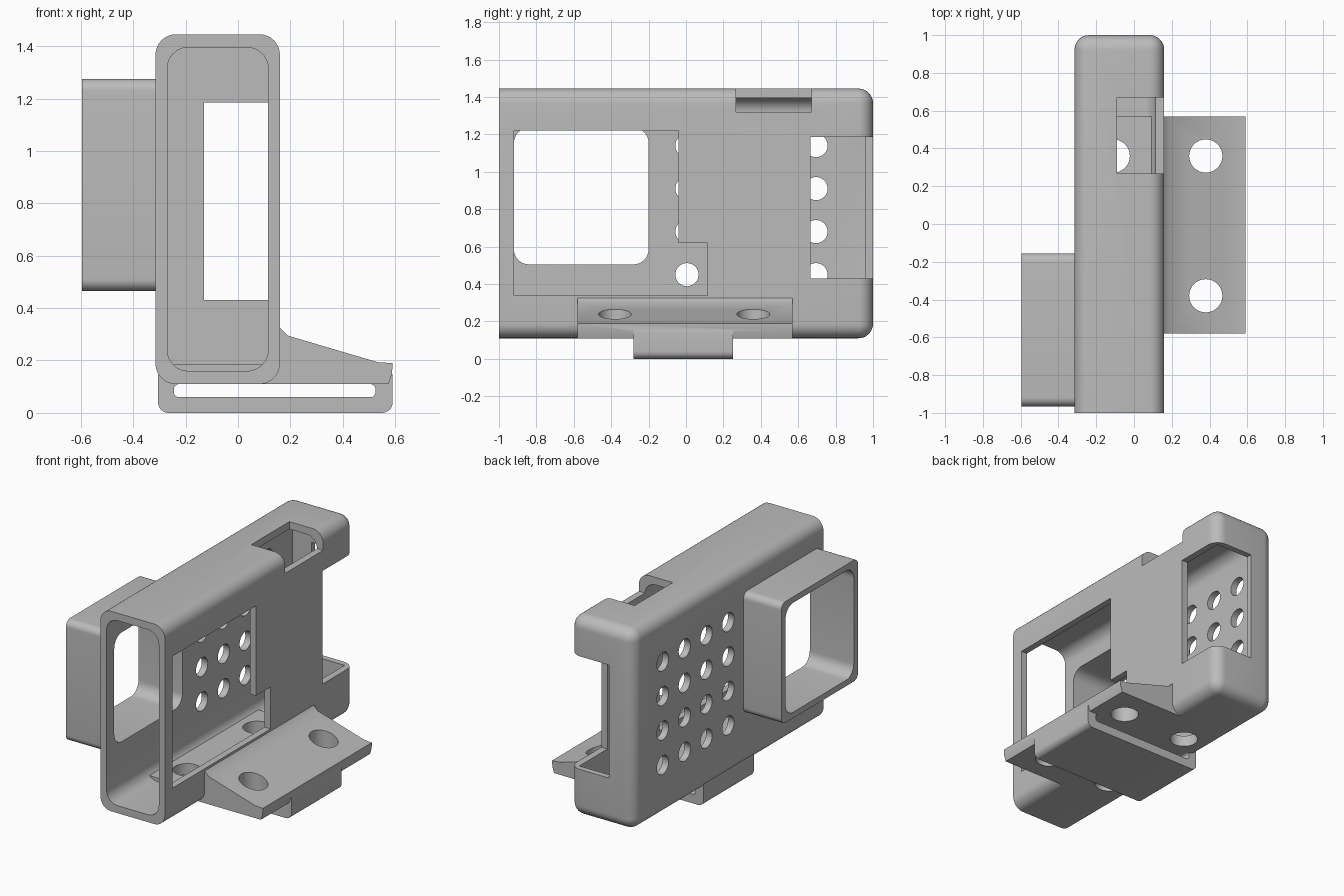
import bpy, bmesh, math
from mathutils import Vector

if "Cube" in bpy.data.objects:
    bpy.data.objects.remove(bpy.data.objects["Cube"])

grey = bpy.data.materials.new("grey_plastic")
grey.diffuse_color = (0.5, 0.5, 0.5, 1)
grey.use_nodes = True
grey.node_tree.nodes["Principled BSDF"].inputs["Base Color"].default_value = grey.diffuse_color


def to_object(name, bm):
    bmesh.ops.recalc_face_normals(bm, faces=bm.faces)
    me = bpy.data.meshes.new(name)
    bm.to_mesh(me)
    bm.free()
    me.materials.append(grey)
    ob = bpy.data.objects.new(name, me)
    bpy.context.collection.objects.link(ob)
    return ob


def add_prism(bm, axis, pts, lo, hi):
    """Extrude a 2D outline along the given axis (0 x, 1 y, 2 z)."""
    def place(p, t):
        q = list(p)
        q.insert(axis, t)
        return Vector(q)
    face = bm.faces.new([bm.verts.new(place(p, lo)) for p in pts])
    ext = bmesh.ops.extrude_face_region(bm, geom=[face])
    step = place((0, 0), hi - lo)
    bmesh.ops.translate(bm, vec=step, verts=[v for v in ext["geom"] if isinstance(v, bmesh.types.BMVert)])


def prism(name, axis, pts, lo, hi):
    bm = bmesh.new()
    add_prism(bm, axis, pts, lo, hi)
    return to_object(name, bm)


def rect(a0, a1, b0, b1, r=0.0, n=8):
    """Rectangle outline, with rounded corners if r is given."""
    if r == 0:
        return [(a0, b0), (a1, b0), (a1, b1), (a0, b1)]
    pts = []
    corners = [(a1 - r, b1 - r), (a0 + r, b1 - r), (a0 + r, b0 + r), (a1 - r, b0 + r)]
    for k, (ca, cb) in enumerate(corners):
        for i in range(n + 1):
            t = math.pi / 2 * (k + i / n)
            pts.append((ca + r * math.cos(t), cb + r * math.sin(t)))
    return pts


def holes(name, axis, centres, r, lo, hi, n=32):
    bm = bmesh.new()
    for a, b in centres:
        ring = [(a + r * math.cos(2 * math.pi * i / n), b + r * math.sin(2 * math.pi * i / n)) for i in range(n)]
        add_prism(bm, axis, ring, lo, hi)
    return to_object(name, bm)


def combine(target, tool, operation):
    mod = target.modifiers.new(tool.name, "BOOLEAN")
    mod.operation, mod.solver, mod.object = operation, "EXACT", tool
    bpy.context.view_layer.objects.active = target
    bpy.ops.object.modifier_apply(modifier=mod.name)
    bpy.data.objects.remove(tool)


# Main shell: box rounded everywhere except around the open front
bm = bmesh.new()
add_prism(bm, 1, rect(-0.315, 0.16, 0.11, 1.445), -1, 1)
edges = [e for e in bm.edges if max(v.co.y for v in e.verts) > 0]
bmesh.ops.bevel(bm, geom=edges, offset=0.078, segments=8, profile=0.5, affect="EDGES")
frame = to_object("protective_frame", bm)

# Lens hood, mounting flange and strap block
flange_profile = [(0.06, 0.11), (0.575, 0.11), (0.588, 0.15), (0.59, 0.19), (0.535, 0.193),
                  (0.19, 0.295), (0.16, 0.325), (0.13, 0.335)]
combine(frame, prism("lens_hood", 0, rect(-0.965, -0.155, 0.465, 1.275, 0.045), -0.595, -0.29), "UNION")
combine(frame, prism("mount_flange", 1, flange_profile, -0.58, 0.57), "UNION")
combine(frame, prism("strap_block", 1, rect(-0.305, 0.59, 0, 0.18, 0.04), -0.28, 0.25), "UNION")

# Device cavity, then the raised pad on its floor
combine(frame, prism("cavity", 1, rect(-0.27, 0.115, 0.16, 1.395, 0.08), -1.1, 0.96), "DIFFERENCE")
combine(frame, prism("floor_pad", 1, rect(-0.25, 0.093, 0.135, 0.185), -0.58, 0.57), "UNION")

# Openings
screen = [(-0.92, 0.34), (0.115, 0.34), (0.115, 0.62), (-0.04, 0.62), (-0.04, 1.22), (-0.92, 1.22)]
grid = [(0.005 + 0.23 * i, 0.45 + 0.23 * j) for i in range(4) for j in range(4)]
bolts = [(x, y) for x in (-0.11, 0.38) for y in (-0.38, 0.36)]
for cutter in (
    prism("lens_window", 0, rect(-0.92, -0.2, 0.505, 1.235, 0.08), -0.8, -0.2),
    prism("screen_window", 0, screen, 0.05, 0.3),
    prism("rear_window", 2, rect(-0.13, 0.3, 0.665, 1.1), 0.43, 1.185),
    prism("top_button_notch", 2, rect(-0.09, 0.3, 0.268, 0.67), 1.32, 1.6),
    prism("strap_slot", 1, rect(-0.245, 0.525, 0.06, 0.11, 0.02), -0.4, 0.4),
    holes("vent_holes", 0, grid, 0.062, -0.4, -0.2),
    holes("bolt_holes", 2, bolts, 0.088, -0.1, 0.4),
):
    combine(frame, cutter, "DIFFERENCE")

# Smooth the rounded edges and keep the sharp ones
bpy.ops.object.select_all(action="DESELECT")
frame.select_set(True)
bpy.context.view_layer.objects.active = frame
bpy.ops.object.shade_smooth_by_angle(angle=math.radians(30))
